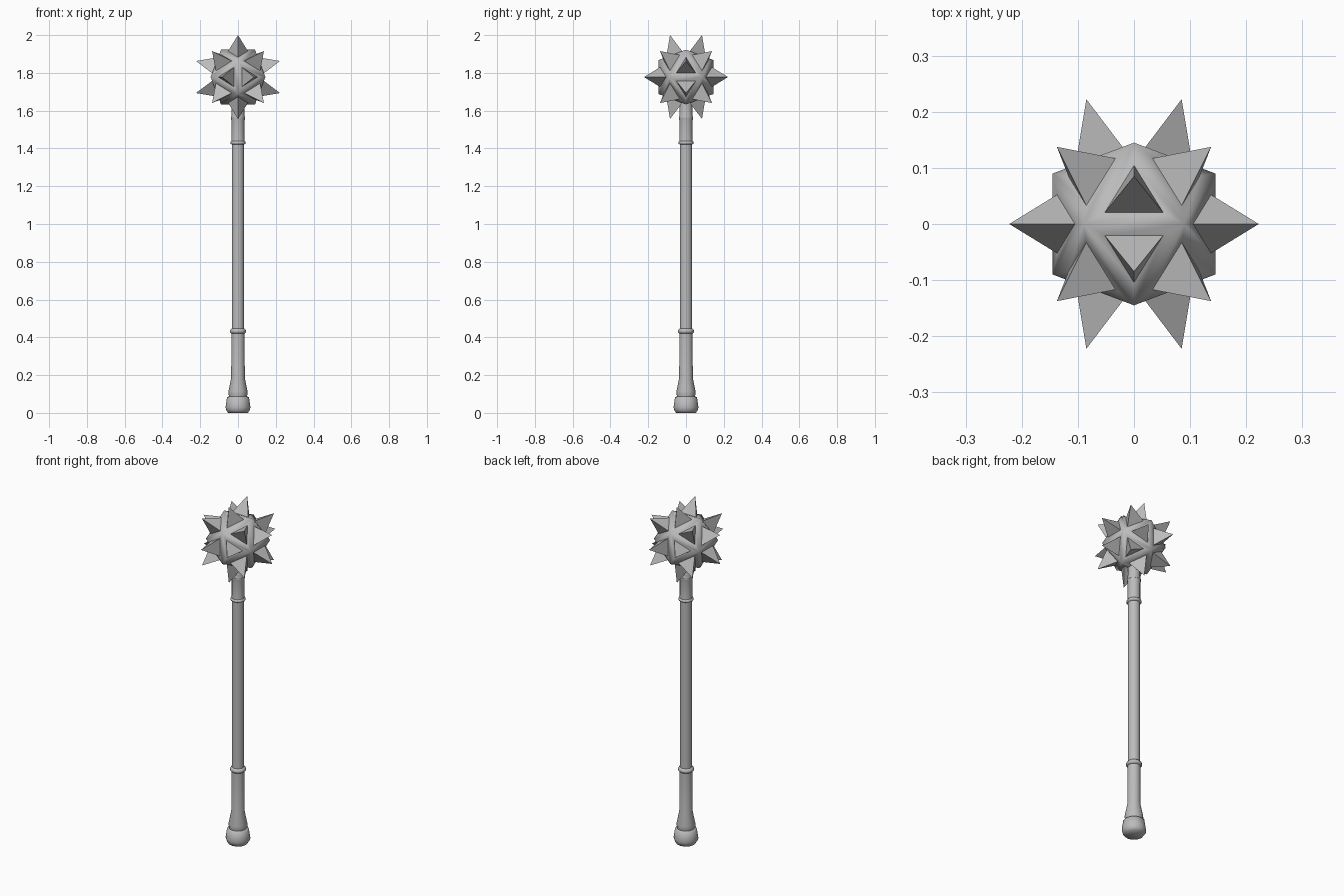
import bpy, bmesh, math
from mathutils import Vector

cube = bpy.data.objects.get("Cube")
if cube:
    bpy.data.objects.remove(cube, do_unlink=True)

steel = bpy.data.materials.new("steel_grey")
steel.use_nodes = True
steel.diffuse_color = (0.5, 0.5, 0.5, 1)
steel.node_tree.nodes["Principled BSDF"].inputs["Base Color"].default_value = (0.5, 0.5, 0.5, 1)


def finish(bm, name, angle):
    bmesh.ops.recalc_face_normals(bm, faces=bm.faces[:])
    mesh = bpy.data.meshes.new(name)
    bm.to_mesh(mesh)
    bm.free()
    mesh.materials.append(steel)
    ob = bpy.data.objects.new(name, mesh)
    bpy.context.collection.objects.link(ob)
    bpy.ops.object.select_all(action='DESELECT')
    ob.select_set(True)
    bpy.context.view_layer.objects.active = ob
    bpy.ops.object.shade_smooth_by_angle(angle=math.radians(angle))
    return ob


def lathe(name, profile, sides=12, angle=60):
    """Capped solid of revolution from (radius, height) pairs."""
    bm = bmesh.new()
    rings = [[bm.verts.new((r * math.cos(math.tau * i / sides),
                            r * math.sin(math.tau * i / sides), z))
              for i in range(sides)] for r, z in profile]
    for low, high in zip(rings, rings[1:]):
        for i in range(sides):
            j = (i + 1) % sides
            bm.faces.new((low[i], low[j], high[j], high[i]))
    bm.faces.new(rings[0][::-1])
    bm.faces.new(rings[-1])
    return finish(bm, name, angle)


# Handle parts, bottom to top
lathe("pommel", [(0.052, 0), (0.062, 0.014), (0.066, 0.03), (0.058, 0.083), (0.048, 0.088)])
lathe("grip", [(0.046, 0.08), (0.05, 0.1), (0.05, 0.115), (0.036, 0.185), (0.035, 0.425)])
lathe("lower_ring", [(0.035, 0.42), (0.043, 0.427), (0.043, 0.437), (0.034, 0.447)])
lathe("shaft", [(0.033, 0.44), (0.033, 1.43)])
lathe("upper_ring", [(0.033, 1.421), (0.041, 1.426), (0.041, 1.432), (0.036, 1.44)])
lathe("collar", [(0.036, 1.435), (0.034, 1.46), (0.034, 1.54), (0.038, 1.565)])
lathe("neck", [(0.038, 1.56), (0.034, 1.575), (0.032, 1.68)])

# Head: icosahedron with an edge along x on top, each face raised to a spike
CENTRE = Vector((0, 0, 1.778))
SHORT, LONG, TIP = 0.09, 0.145, 0.238
bm = bmesh.new()
for s in (-1, 1):
    for t in (-1, 1):
        for p in ((s * SHORT, 0, t * LONG), (t * LONG, s * SHORT, 0), (0, t * LONG, s * SHORT)):
            bm.verts.new(p)
bmesh.ops.convex_hull(bm, input=bm.verts[:])
for face in bm.faces[:]:
    mid = face.calc_center_median()
    outer = [v for v in face.verts]
    inner = [bm.verts.new(mid.lerp(v.co, 0.58)) for v in outer]
    tip = bm.verts.new(mid.normalized() * TIP)
    bm.faces.remove(face)
    for i in range(3):
        j = (i + 1) % 3
        bm.faces.new((outer[i], outer[j], inner[j], inner[i]))
        bm.faces.new((inner[i], inner[j], tip))
bmesh.ops.translate(bm, verts=bm.verts[:], vec=CENTRE)
finish(bm, "spiked_head", 50)
